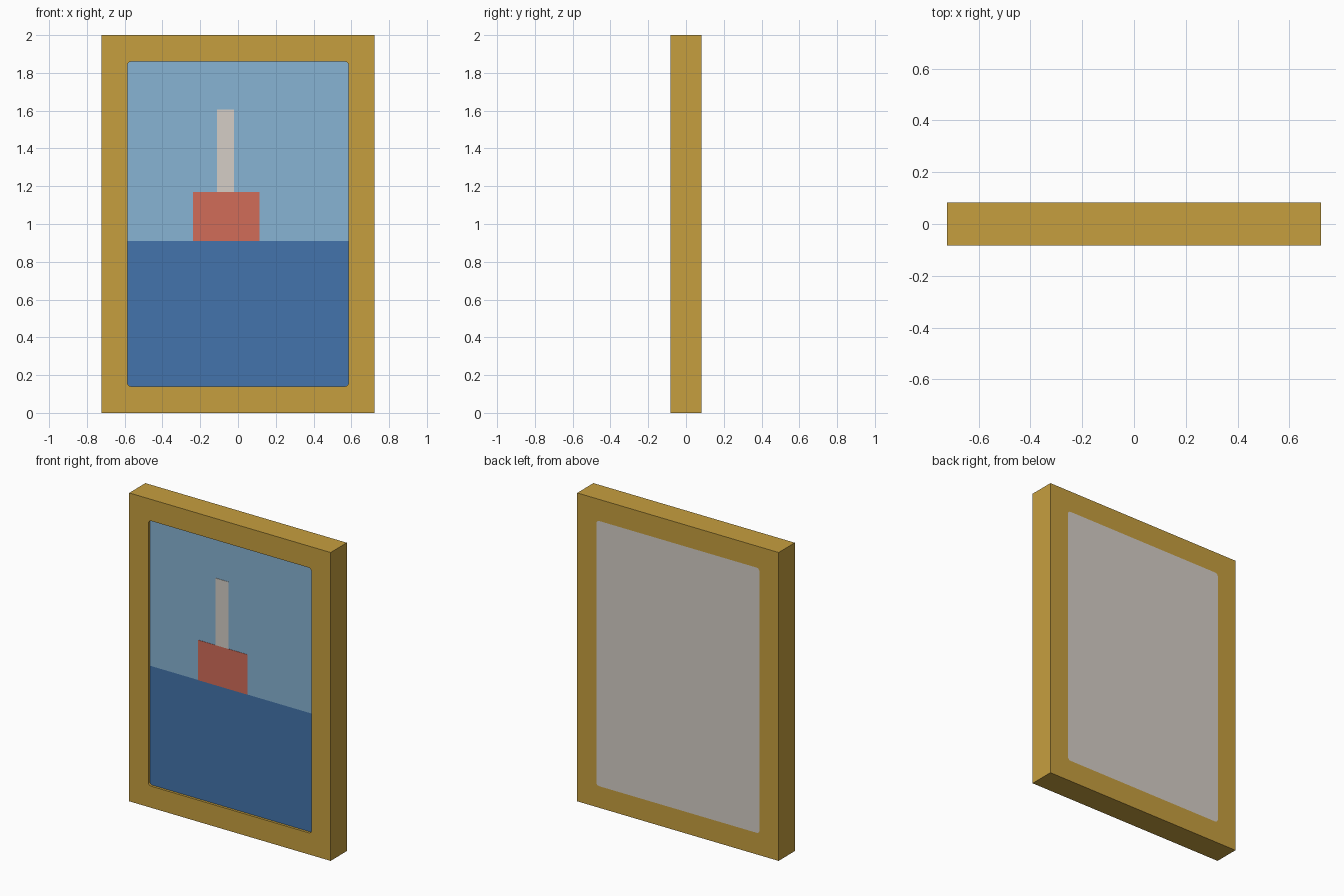
import bpy, bmesh, math
from mathutils import Matrix

if "Cube" in bpy.data.objects:
    bpy.data.objects.remove(bpy.data.objects["Cube"])


def material(name, r, g, b):
    lin = [c / 12.92 if c <= 0.04045 else ((c + 0.055) / 1.055) ** 2.4
           for c in (r / 255, g / 255, b / 255)]
    m = bpy.data.materials.new(name)
    m.diffuse_color = (*lin, 1)
    m.use_nodes = True
    m.node_tree.nodes["Principled BSDF"].inputs["Base Color"].default_value = m.diffuse_color
    return m


gold = material("gold", 198, 159, 63)
sky_blue = material("sky_blue", 135, 179, 212)
sea_blue = material("sea_blue", 67, 116, 172)
off_white = material("off_white", 213, 206, 198)
red = material("red", 209, 108, 89)


def outline(x0, x1, z0, z1, r_top=0, r_bottom=0, steps=4):
    """Rectangle whose top and bottom corners may be rounded."""
    pts = []
    for x, z, sx, sz, start in ((x1, z1, -1, -1, 0), (x0, z1, 1, -1, 90),
                                (x0, z0, 1, 1, 180), (x1, z0, -1, 1, 270)):
        r = r_top if sz < 0 else r_bottom
        if r == 0:
            pts.append((x, z))
            continue
        for i in range(steps + 1):
            a = math.radians(start + 90 * i / steps)
            pts.append((x + sx * r + r * math.cos(a), z + sz * r + r * math.sin(a)))
    return pts


def slab(name, mat, y_front, y_back, *outlines):
    """Upright slab cut from outlines in the XZ plane; inner outlines are holes."""
    curve = bpy.data.curves.new(name, 'CURVE')
    curve.dimensions = '2D'
    curve.fill_mode = 'BOTH'
    curve.extrude = (y_back - y_front) / 2
    for pts in outlines:
        s = curve.splines.new('POLY')
        s.points.add(len(pts) - 1)
        for p, (x, z) in zip(s.points, pts):
            p.co = (x, z, 0, 1)
        s.use_cyclic_u = True
    obj = bpy.data.objects.new(name, curve)
    bpy.context.collection.objects.link(obj)
    bpy.ops.object.select_all(action='DESELECT')
    obj.select_set(True)
    bpy.context.view_layer.objects.active = obj
    bpy.ops.object.convert(target='MESH')
    obj = bpy.context.view_layer.objects.active
    bm = bmesh.new()
    bm.from_mesh(obj.data)
    bm.transform(Matrix.Translation((0, (y_front + y_back) / 2, 0))
                 @ Matrix.Rotation(math.pi / 2, 4, 'X'))
    bmesh.ops.remove_doubles(bm, verts=bm.verts, dist=1e-5)
    bmesh.ops.recalc_face_normals(bm, faces=bm.faces)
    for f in bm.faces:
        f.smooth = False
        f.material_index = 0
    bm.to_mesh(obj.data)
    bm.free()
    obj.data.materials.clear()
    obj.data.materials.append(mat)
    return obj


W, D = 0.7225, 0.083           # half width and half depth of the frame
IW, Z0, Z1, R = 0.585, 0.14, 1.86, 0.02   # opening
HORIZON = 0.91
FACE = -D + 0.016              # painted surface, slightly recessed

# Frame with a round-cornered opening
slab("frame", gold, -D, D, outline(-W, W, 0, 2), outline(-IW, IW, Z0, Z1, R, R))

# Backing board, flush with the back of the frame
slab("backing_board", off_white, FACE + 0.008, D, outline(-IW, IW, Z0, Z1, R, R))

# Painting: sky above the horizon, sea below
slab("sky", sky_blue, FACE, FACE + 0.008, outline(-IW, IW, HORIZON, Z1, r_top=R))
slab("sea", sea_blue, FACE, FACE + 0.008, outline(-IW, IW, Z0, HORIZON, r_bottom=R))

# Painted boat on the horizon
slab("boat_hull", red, FACE - 0.002, FACE, outline(-0.237, 0.115, HORIZON, 1.17))
slab("boat_sail", off_white, FACE - 0.002, FACE, outline(-0.112, -0.02, 1.17, 1.605))
